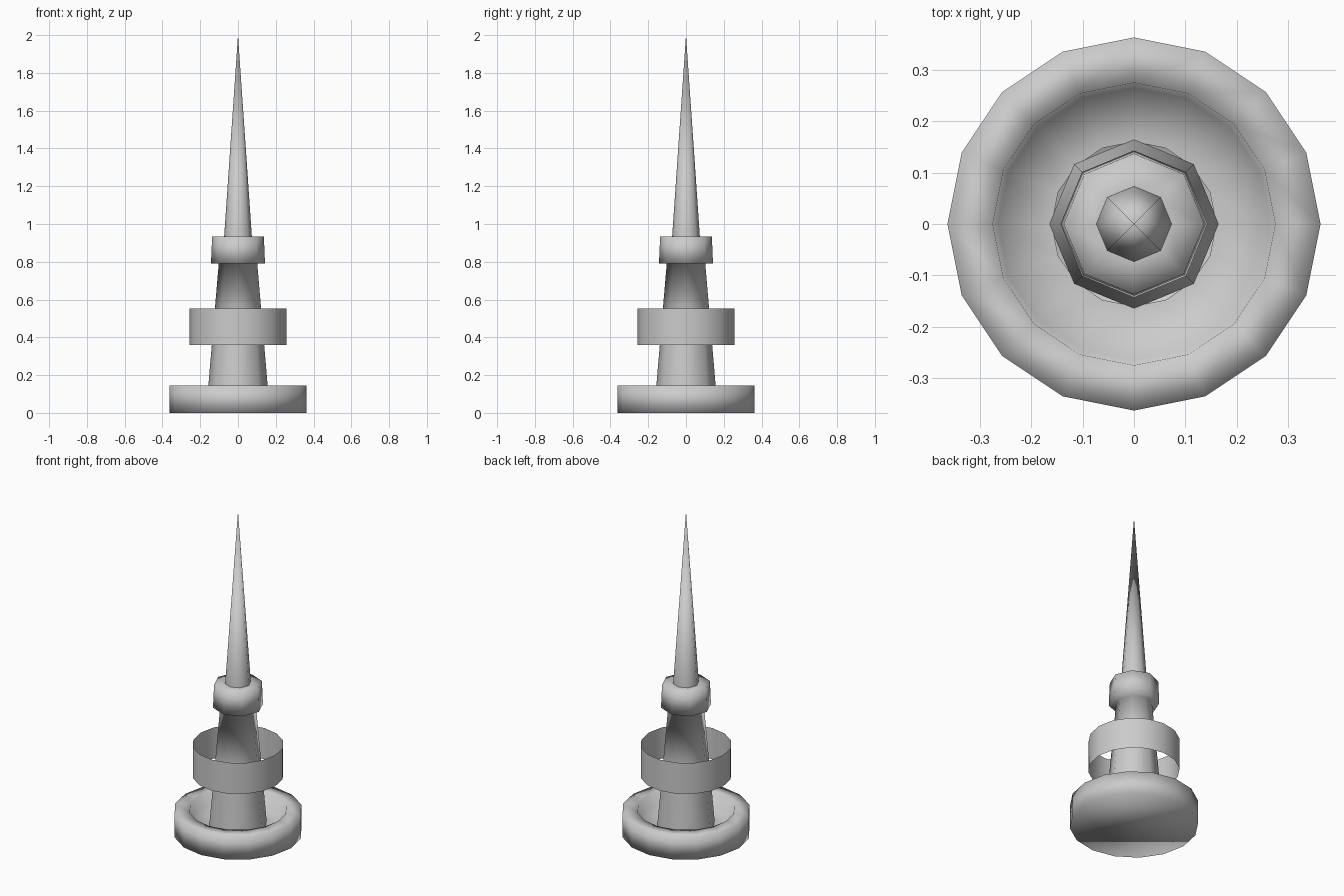
import bpy, bmesh, math

if "Cube" in bpy.data.objects:
    bpy.data.objects.remove(bpy.data.objects["Cube"])


def lathe(name, profile, sides, cap_bottom=False, cap_top=False, smooth=True):
    """Revolve (radius, z) points around z; radius 0 makes a tip."""
    bm = bmesh.new()
    rings = []
    for r, z in profile:
        if r == 0:
            rings.append([bm.verts.new((0, 0, z))])
        else:
            rings.append([bm.verts.new((r * math.cos(a), r * math.sin(a), z))
                          for a in (2 * math.pi * i / sides for i in range(sides))])
    for lo, hi in zip(rings, rings[1:]):
        for i in range(sides):
            j = (i + 1) % sides
            if len(hi) == 1:
                bm.faces.new((lo[i], lo[j], hi[0]))
            else:
                bm.faces.new((lo[i], lo[j], hi[j], hi[i]))
    if cap_bottom:
        bm.faces.new(list(reversed(rings[0])))
    if cap_top:
        bm.faces.new(rings[-1])
    for f in bm.faces:
        f.smooth = smooth
    mesh = bpy.data.meshes.new(name)
    bm.to_mesh(mesh)
    bm.free()
    obj = bpy.data.objects.new(name, mesh)
    bpy.context.collection.objects.link(obj)
    return obj


# Round foot with a recessed top
lathe("base", [(0.363, 0), (0.363, 0.145), (0.275, 0.145), (0.265, 0.07), (0.16, 0.06)],
      16, cap_bottom=True)

# Lower tapered column
lathe("lower_column", [(0.165, 0.05), (0.131, 0.45)], 8)

# Thin open band floating around the column
lathe("ring_band", [(0.258, 0.36), (0.258, 0.553)], 16)

# Upper column flaring into the softly shaded collar
lathe("upper_column_and_collar",
      [(0.131, 0.45), (0.102, 0.79), (0.143, 0.79), (0.137, 0.933), (0.07, 0.935)],
      8, cap_top=True)

# Long pointed spike
lathe("spike", [(0.074, 0.925), (0, 2.0)], 8)
